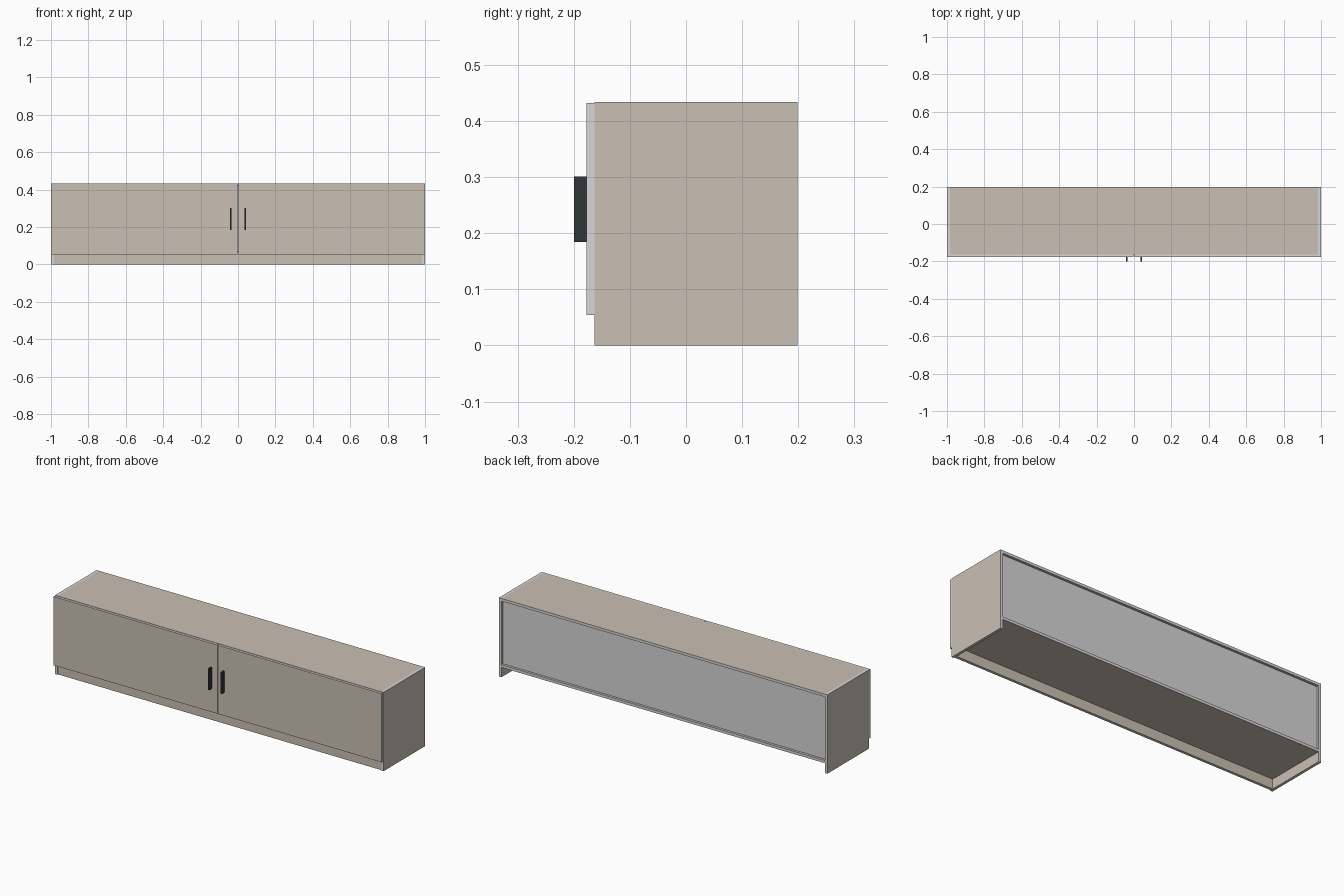
import bpy, bmesh

if "Cube" in bpy.data.objects:
    bpy.data.objects.remove(bpy.data.objects["Cube"])


def material(name, rgb):
    m = bpy.data.materials.new(name)
    lin = [(c / 255 / 12.92 if c < 10 else ((c / 255 + 0.055) / 1.055) ** 2.4) for c in rgb]
    m.diffuse_color = (*lin, 1)
    m.use_nodes = True
    m.node_tree.nodes["Principled BSDF"].inputs["Base Color"].default_value = m.diffuse_color
    return m


BEIGE = material("beige_laminate", (202, 192, 180))
GREY = material("pale_grey_edging", (215, 215, 215))
DARK = material("dark_handle", (50, 54, 55))


def panel(name, lo, hi, face, edge=None, axis=None):
    """Box from corner lo to corner hi; faces along axis get 'face', the rest 'edge'."""
    bm = bmesh.new()
    bmesh.ops.create_cube(bm, size=1)
    for v in bm.verts:
        v.co = [(l + h) / 2 + c * (h - l) for l, h, c in zip(lo, hi, v.co)]
    bm.normal_update()
    if edge:
        for f in bm.faces:
            f.material_index = 0 if abs(f.normal[axis]) > 0.9 else 1
    me = bpy.data.meshes.new(name)
    bm.to_mesh(me)
    bm.free()
    me.materials.append(face)
    if edge:
        me.materials.append(edge)
    ob = bpy.data.objects.new(name, me)
    bpy.context.collection.objects.link(ob)
    return ob


W, T, H = 1.0, 0.015, 0.434          # half width, board thickness, height
FRONT, BACK, DOOR = -0.163, 0.199, -0.177
BASE = 0.054                         # underside of the bottom board
IN = W - T

# Carcass boards with grey edging
panel("top_board", (-IN, FRONT, H - T), (IN, BACK, H), BEIGE, GREY, 2)
panel("bottom_board", (-IN, FRONT, BASE), (IN, BACK, BASE + T), BEIGE, GREY, 2)
panel("plinth", (-IN, FRONT + 0.005, 0), (IN, FRONT + 0.005 + T, BASE), BEIGE, GREY, 1)

# Recessed back panel
panel("back_panel", (-IN, BACK - 0.02, BASE + T), (IN, BACK - 0.014, H - T), GREY)

# Sides, doors and handles, mirrored left and right
for side, s in (("left", -1), ("right", 1)):
    def span(a, b):
        return sorted((s * a, s * b))

    x0, x1 = span(IN, W)
    panel(side + "_side_board", (x0, FRONT, 0), (x1, BACK, H), BEIGE, GREY, 0)
    x0, x1 = span(0.0015, W - 0.001)
    panel(side + "_door", (x0, DOOR, BASE), (x1, FRONT - 0.0005, 0.432), BEIGE, GREY, 1)
    x0, x1 = span(0.034, 0.043)
    panel(side + "_handle", (x0, -0.2, 0.184), (x1, DOOR, 0.301), DARK)
